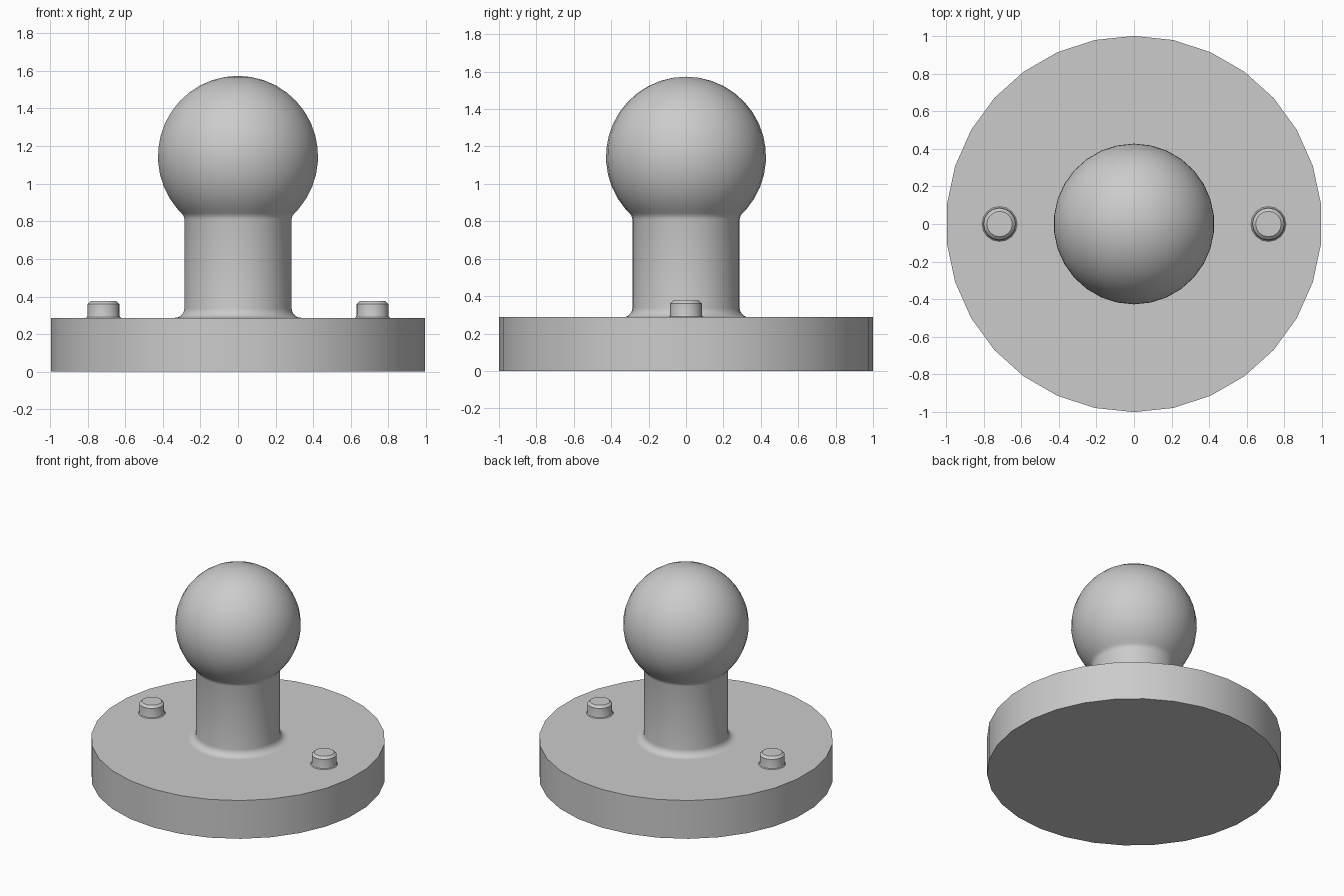
import bpy
import bmesh
from math import sin, cos, pi, radians

cube = bpy.data.objects.get("Cube")
if cube:
    bpy.data.objects.remove(cube, do_unlink=True)

grey = bpy.data.materials.new("plain grey")
grey.use_nodes = True
COLOUR = (0.6, 0.6, 0.6, 1)
grey.diffuse_color = COLOUR
grey.node_tree.nodes["Principled BSDF"].inputs["Base Color"].default_value = COLOUR


def lathe(name, profile, sides, x=0):
    """Turn a (radius, height) profile, listed from the bottom up, about z."""
    bm = bmesh.new()
    rings = []
    for r, z in profile:
        if r < 1e-5:
            rings.append([bm.verts.new((0, 0, z))] * sides)
        else:
            turns = [2 * pi * i / sides + pi / 2 for i in range(sides)]
            rings.append([bm.verts.new((r * cos(a), r * sin(a), z)) for a in turns])
    for low, high in zip(rings, rings[1:]):
        for i in range(sides):
            j = (i + 1) % sides
            corners = dict.fromkeys((low[i], low[j], high[j], high[i]))
            bm.faces.new(list(corners))
    mesh = bpy.data.meshes.new(name)
    bm.to_mesh(mesh)
    bm.free()
    mesh.materials.append(grey)
    obj = bpy.data.objects.new(name, mesh)
    obj.location.x = x
    bpy.context.collection.objects.link(obj)
    bpy.ops.object.select_all(action="DESELECT")
    obj.select_set(True)
    bpy.context.view_layer.objects.active = obj
    bpy.ops.object.shade_smooth_by_angle(angle=radians(32))
    return obj


SIDES = 30
TOP = 0.287        # top of the base disc
STEM = 0.287       # stem radius
FILLET = 0.05      # rounding where the stem meets the base
BALL, CENTRE = 0.428, 1.145

# Base disc, open under the stem
lathe("base_disc", [(0, 0), (1, 0), (1, TOP), (STEM + FILLET, TOP)], SIDES)

# Stem with a rounded foot and a soft neck, running into the ball
profile = []
for i in range(6):
    a = pi / 2 * i / 5
    profile.append((STEM + FILLET * (1 - sin(a)), TOP + FILLET * (1 - cos(a))))
profile += [(STEM, 0.812), (0.291, 0.828), (0.302, 0.843)]
STEPS = 14
for i in range(STEPS):
    a = radians(-41 + 131 * i / STEPS)
    profile.append((BALL * cos(a), CENTRE + BALL * sin(a)))
profile.append((0, CENTRE + BALL))
lathe("ball_stem", profile, SIDES)

# Two locating pins with a flared foot and a chamfered top
pin = [(0.093, TOP), (0.087, 0.292), (0.085, 0.3), (0.085, 0.36),
       (0.068, 0.376), (0, 0.376)]
for side, x in (("left", 0.715), ("right", -0.715)):
    lathe(side + "_pin", pin, 16, x)
